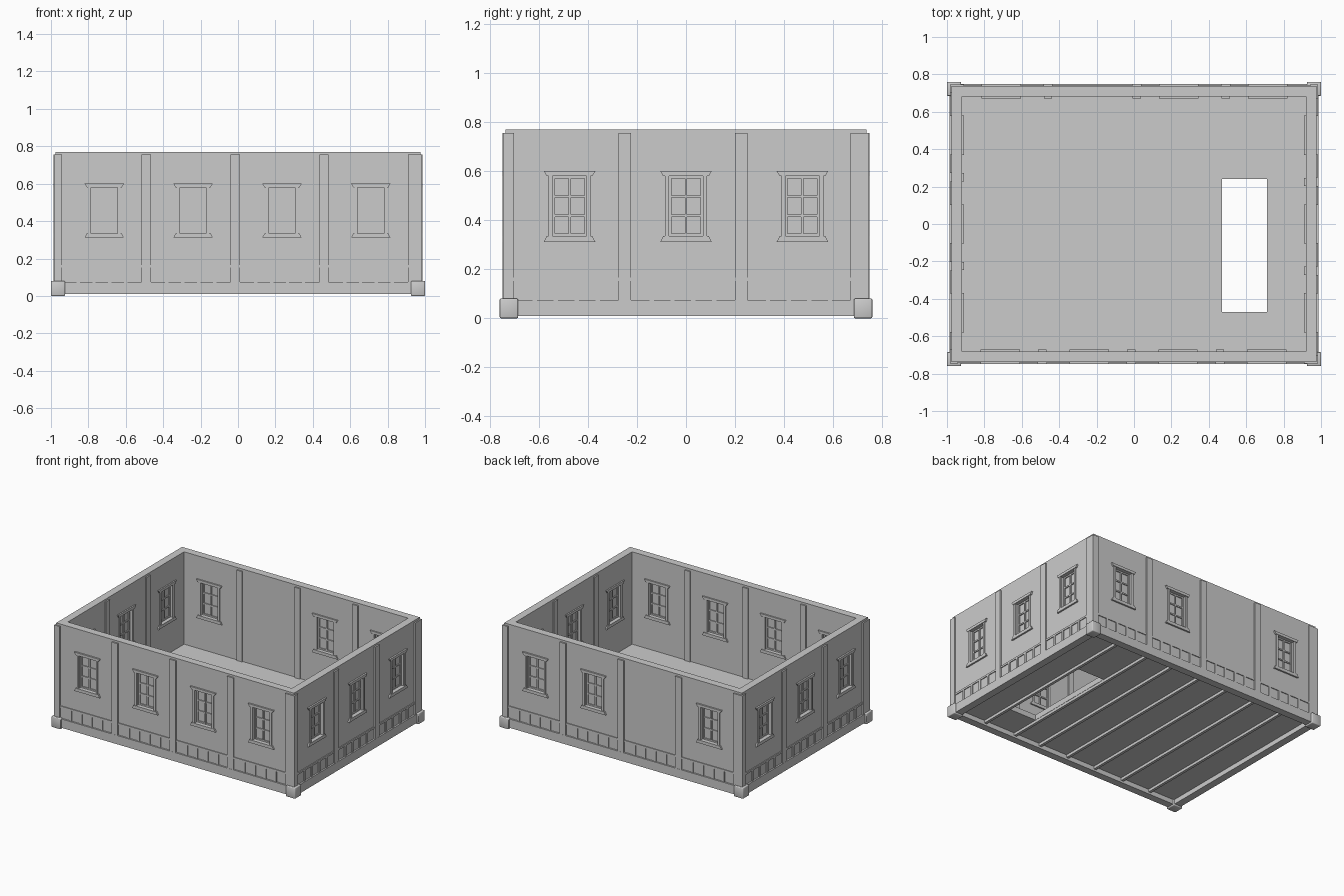
import bpy
import bmesh
from mathutils import Vector

if "Cube" in bpy.data.objects:
    bpy.data.objects.remove(bpy.data.objects["Cube"])

stone = bpy.data.materials.new("plain_grey")
stone.use_nodes = True
GREY = (0.6, 0.6, 0.6, 1)
stone.diffuse_color = GREY
stone.node_tree.nodes["Principled BSDF"].inputs["Base Color"].default_value = GREY

HALF_X, HALF_Y = 0.975, 0.737      # outer wall faces
THICK = 0.056
TOP, BASE_TOP = 0.77, 0.075
UP = Vector((0, 0, 1))


def box(bm, lo, hi, place=None, taper=0):
    """Add a box; place maps local points, taper narrows the bottom end along u."""
    place = place or Vector
    corners = []
    for k in (0, 1):
        inset = taper if (k == 0) == (taper > 0) else 0
        inset = abs(inset)
        for a, b in ((0, 0), (1, 0), (1, 1), (0, 1)):
            u = hi[0] - inset if a else lo[0] + inset
            corners.append(bm.verts.new(place((u, (lo, hi)[b][1], (lo, hi)[k][2]))))
    bottom, top = corners[:4], corners[4:]
    bm.faces.new(bottom)
    bm.faces.new(top)
    for i in range(4):
        j = (i + 1) % 4
        bm.faces.new((bottom[i], bottom[j], top[j], top[i]))


def finish(name, bm):
    bmesh.ops.recalc_face_normals(bm, faces=bm.faces)
    mesh = bpy.data.meshes.new(name)
    bm.to_mesh(mesh)
    bm.free()
    mesh.materials.append(stone)
    obj = bpy.data.objects.new(name, mesh)
    bpy.context.collection.objects.link(obj)
    return obj


def cut(obj, cutter):
    """Subtract the cutter, bake the result and drop the cutter."""
    mod = obj.modifiers.new("openings", 'BOOLEAN')
    mod.operation, mod.solver, mod.object = 'DIFFERENCE', 'EXACT', cutter
    cutter.hide_render = True
    graph = bpy.context.evaluated_depsgraph_get()
    baked = bpy.data.meshes.new_from_object(obj.evaluated_get(graph))
    obj.modifiers.clear()
    obj.data = baked
    bpy.data.objects.remove(cutter)


def ring(name, hx, hy, width, z0, z1):
    """Rectangular frame, open in the middle."""
    bm = bmesh.new()
    loops = []
    for z in (z0, z1):
        for w in (0, width):
            x, y = hx - w, hy - w
            loops.append([bm.verts.new((a * x, b * y, z))
                          for a, b in ((-1, -1), (1, -1), (1, 1), (-1, 1))])
    for p, q in ((0, 1), (2, 3), (0, 2), (1, 3)):
        for i in range(4):
            j = (i + 1) % 4
            bm.faces.new((loops[p][i], loops[p][j], loops[q][j], loops[q][i]))
    return finish(name, bm)


# Each wall: outward direction, distance, half length, window and pilaster centres
long_bays, short_bays = (-0.715, -0.24, 0.235, 0.71), (-0.475, 0, 0.475)
long_posts, short_posts = (-0.49, -0.015, 0.46), (-0.25, 0.225)
back_bays = [u for i, u in enumerate(long_bays) if i != 2]
SIDES = {
    "front": ((0, -1, 0), HALF_Y, HALF_X, long_bays, long_posts),
    "back": ((0, 1, 0), HALF_Y, HALF_X, back_bays, long_posts),
    "left": ((1, 0, 0), HALF_X, HALF_Y, short_bays, short_posts),
    "right": ((-1, 0, 0), HALF_X, HALF_Y, short_bays, short_posts),
}
WIN, SILL, HEAD = 0.07, 0.335, 0.58

holes = bmesh.new()
for side, (normal, dist, half, bays, posts) in SIDES.items():
    out = Vector(normal)
    along = UP.cross(out)

    def place(p):
        return along * p[0] + out * (dist + p[1]) + UP * p[2]

    # Window openings
    for u in bays:
        box(holes, (u - WIN, -0.1, SILL), (u + WIN, 0.05, HEAD), place)

    # Windows: pane, glazing bars, casings, head and sill on both faces
    bm = bmesh.new()
    for u in bays:
        box(bm, (u - WIN, -0.032, SILL), (u + WIN, -0.024, HEAD), place)
        for s in (-1, 0, 1):
            c = u + s * (WIN - 0.005)
            box(bm, (c - 0.005, -0.04, SILL), (c + 0.005, -0.016, HEAD), place)
        for i in range(4):
            z = SILL + 0.005 + i * (HEAD - SILL - 0.01) / 3
            box(bm, (u - WIN, -0.039, z - 0.005), (u + WIN, -0.017, z + 0.005), place)
        for d0, d1 in ((-0.005, 0.012), (-THICK - 0.01, -THICK + 0.005)):
            mid = (d0 + d1) / 2
            lo, hi = (mid, d1 - 0.004) if d1 > 0 else (d0 + 0.004, mid)
            for s in (-1, 1):
                c = u + s * (WIN + 0.008)
                box(bm, (c - 0.008, lo, SILL), (c + 0.008, hi, HEAD), place)
            box(bm, (u - 0.105, d0, HEAD), (u + 0.105, d1, 0.6), place, 0.012)
            box(bm, (u - 0.105, d0, 0.312), (u + 0.105, d1, SILL), place, -0.012)
    finish(side + "_windows", bm)

    # Pilasters, outside and inside, and corner posts
    bm = bmesh.new()
    for u in posts:
        box(bm, (u - 0.025, -0.005, BASE_TOP), (u + 0.025, 0.011, 0.755), place)
        box(bm, (u - 0.022, -THICK - 0.01, 0.08), (u + 0.022, -THICK + 0.005, 0.755), place)
    finish(side + "_pilasters", bm)
    bm = bmesh.new()
    box(bm, (-half - 0.01, -0.03, BASE_TOP), (-half + 0.035, 0.01, 0.755), place)
    box(bm, (half - 0.065, -0.03, BASE_TOP), (half + 0.01, 0.01, 0.755), place)
    finish(side + "_corner_posts", bm)

    # Wainscot: thin rail with short battens in every bay
    bm = bmesh.new()
    edges = [-half + 0.035] + [u + s for u in posts for s in (-0.025, 0.025)] + [half - 0.065]
    for a, b in zip(edges[::2], edges[1::2]):
        box(bm, (a, -0.005, 0.152), (b, 0.006, 0.166), place)
        for i in range(1, 5):
            c = a + (b - a) * i / 5
            box(bm, (c - 0.009, -0.005, BASE_TOP), (c + 0.009, 0.006, 0.154), place)
    finish(side + "_wainscot", bm)

# Walls with window openings
walls = ring("walls", HALF_X, HALF_Y, THICK, 0.05, TOP)
cut(walls, finish("window_cutter", holes))

# Base skirt
ring("base_skirt", HALF_X + 0.012, HALF_Y + 0.012, 0.055, 0.01, BASE_TOP)

# Floor with stair opening
bm = bmesh.new()
box(bm, (-0.95, -0.71, 0.045), (0.95, 0.71, 0.085))
floor = finish("floor", bm)
bm = bmesh.new()
box(bm, (0.47, -0.47, 0), (0.71, 0.24, 0.2))
cut(floor, finish("stair_cutter", bm))

# Joists under the floor
bm = bmesh.new()
for i in range(-3, 4):
    x = i * 0.24
    if i == 2:
        x = 0.458
    box(bm, (x - 0.01, -0.7, 0.025), (x + 0.01, 0.7, 0.05))
finish("floor_joists", bm)

# Corner foot blocks, softly rounded
bm = bmesh.new()
for sx in (-1, 1):
    for sy in (-1, 1):
        x, y = sx * 0.9625, sy * 0.7225
        box(bm, (x - 0.0375, y - 0.0375, 0), (x + 0.0375, y + 0.0375, 0.08))
blocks = finish("corner_blocks", bm)
bevel = blocks.modifiers.new("soft_edges", 'BEVEL')
bevel.width, bevel.segments = 0.005, 2
blocks.data.polygons.foreach_set("use_smooth", [True] * len(blocks.data.polygons))
